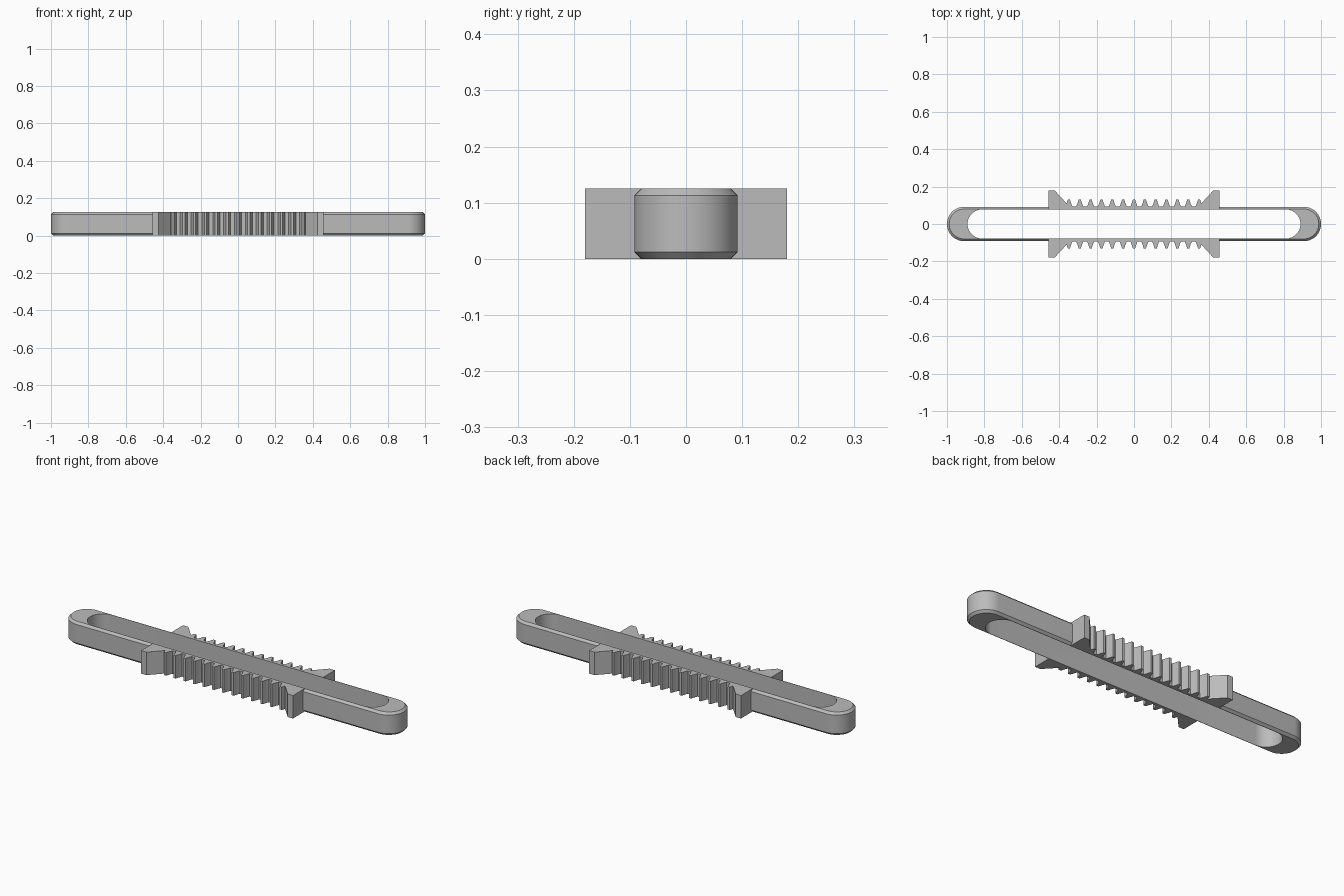
import bpy, bmesh, math

H = 0.125          # overall height
CHAMFER = 0.012

cube = bpy.data.objects.get("Cube")
if cube:
    bpy.data.objects.remove(cube, do_unlink=True)

grey = bpy.data.materials.new("plain grey")
grey.use_nodes = True
COLOUR = (0.5, 0.5, 0.5, 1)
grey.diffuse_color = COLOUR
grey.node_tree.nodes["Principled BSDF"].inputs["Base Color"].default_value = COLOUR


def finish(bm, name):
    bmesh.ops.recalc_face_normals(bm, faces=bm.faces)
    mesh = bpy.data.meshes.new(name)
    bm.to_mesh(mesh)
    bm.free()
    mesh.materials.append(grey)
    obj = bpy.data.objects.new(name, mesh)
    bpy.context.collection.objects.link(obj)
    return obj


def stadium(bm, centre, radius, z, steps=24):
    """Loop of vertices round a slot shape with semicircular ends."""
    loop = []
    for side in (1, -1):
        for i in range(steps + 1):
            a = math.pi * (i / steps - 0.5)
            loop.append(bm.verts.new((side * (centre + radius * math.cos(a)),
                                      side * radius * math.sin(a), z)))
    return loop


# Slotted ring with chamfered outer edges
bm = bmesh.new()
OUT, SLOT = 0.092, 0.078
loops = [stadium(bm, c, r, z) for c, r, z in (
    (0.908, OUT - CHAMFER, 0), (0.908, OUT, CHAMFER),
    (0.908, OUT, H - CHAMFER), (0.908, OUT - CHAMFER, H),
    (0.812, SLOT, H), (0.812, SLOT, 0))]
for a, b in zip(loops, loops[1:] + loops[:1]):
    for i in range(len(a)):
        j = (i + 1) % len(a)
        bm.faces.new((a[i], a[j], b[j], b[i]))
ring = finish(bm, "slotted_ring")
bpy.context.view_layer.objects.active = ring
ring.select_set(True)
bpy.ops.object.shade_smooth_by_angle(angle=math.radians(30))
ring.select_set(False)

# Toothed rack with a sloped stop at each end
TEETH, PITCH, ROOT, TIP = 13, 0.058, 0.093, 0.13
stop = [(0.457, SLOT), (0.457, 0.18), (0.425, 0.18), (0.36, 0.11), (0.36, ROOT)]
outline = [(-x, y) for x, y in stop]
for k in range(TEETH):
    x = (k - (TEETH - 1) / 2) * PITCH
    outline += [(x - 0.019, ROOT), (x - 0.013, 0.108), (x - 0.006, TIP),
                (x + 0.006, TIP), (x + 0.013, 0.108), (x + 0.019, ROOT)]
outline += stop[::-1]

for side, name in ((-1, "front_rack"), (1, "back_rack")):
    bm = bmesh.new()
    base = bm.faces.new([bm.verts.new((x, side * y, 0)) for x, y in outline])
    top = bmesh.ops.extrude_face_region(bm, geom=[base])["geom"]
    bmesh.ops.translate(bm, vec=(0, 0, H),
                        verts=[v for v in top if isinstance(v, bmesh.types.BMVert)])
    finish(bm, name)
